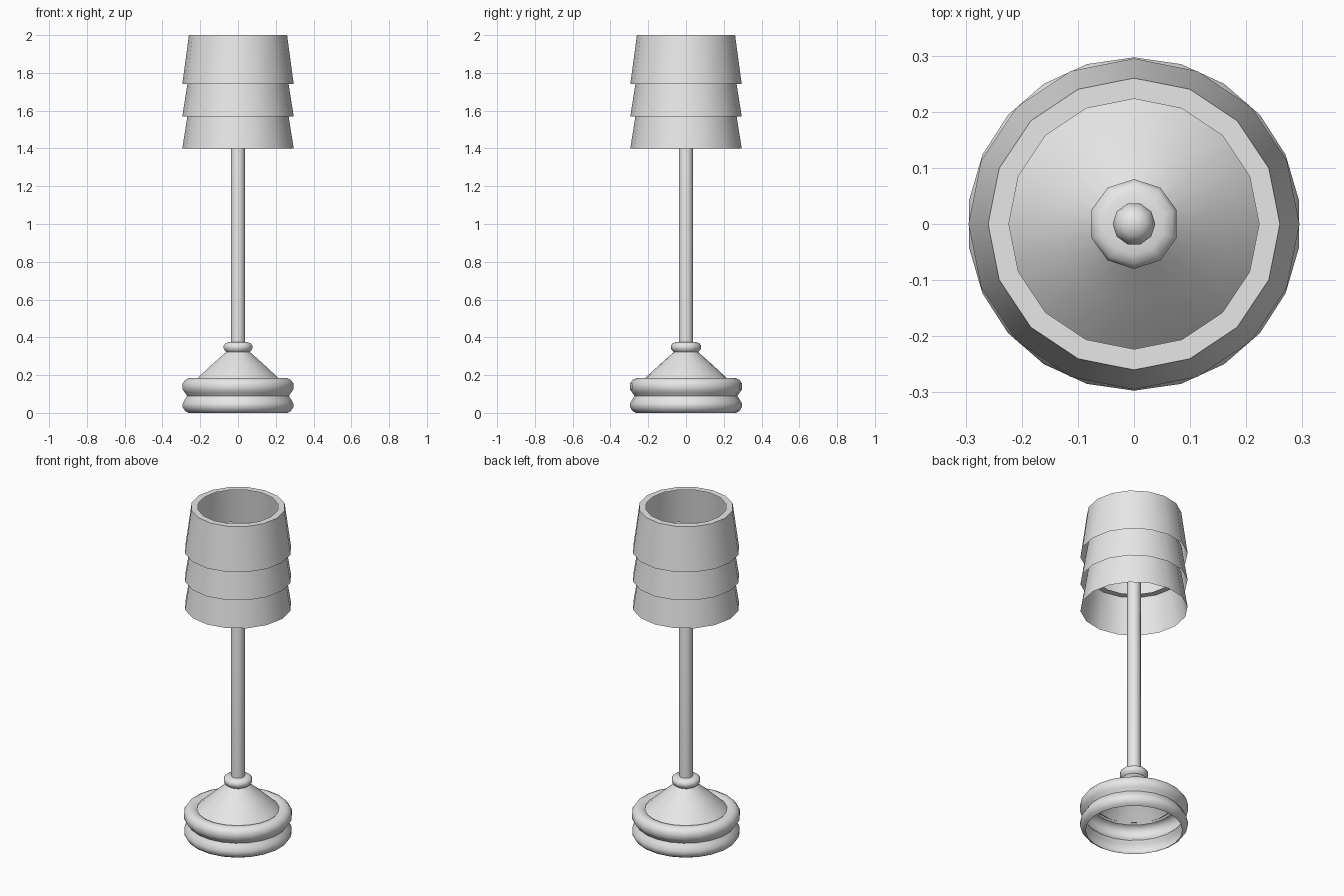
import bpy, bmesh
from math import cos, sin, pi, radians

cube = bpy.data.objects.get("Cube")
if cube:
    bpy.data.objects.remove(cube, do_unlink=True)

grey = bpy.data.materials.new("light_grey")
grey.use_nodes = True
grey.diffuse_color = (0.8, 0.8, 0.8, 1)
grey.node_tree.nodes["Principled BSDF"].inputs["Base Color"].default_value = (0.8, 0.8, 0.8, 1)


def lathe(name, profile, sides, start=pi / 2, angle=60):
    """Revolve an (r, z) profile, listed bottom to top, around the z axis."""
    bm = bmesh.new()
    rings = []
    for r, z in profile:
        if r == 0:
            rings.append([bm.verts.new((0, 0, z))] * sides)
        else:
            turns = [start + 2 * pi * i / sides for i in range(sides)]
            rings.append([bm.verts.new((r * cos(a), r * sin(a), z)) for a in turns])
    for low, high in zip(rings, rings[1:]):
        for i in range(sides):
            j = (i + 1) % sides
            corners = dict.fromkeys((low[i], low[j], high[j], high[i]))
            bm.faces.new(list(corners))
    mesh = bpy.data.meshes.new(name)
    bm.to_mesh(mesh)
    bm.free()
    mesh.materials.append(grey)
    obj = bpy.data.objects.new(name, mesh)
    bpy.context.collection.objects.link(obj)
    bpy.ops.object.select_all(action='DESELECT')
    obj.select_set(True)
    bpy.context.view_layer.objects.active = obj
    bpy.ops.object.shade_smooth_by_angle(angle=radians(angle))
    return obj


# Hollow foot: two rounded bands with a groove between them
lathe("base_rings", [(0.265, 0), (0.283, 0.01), (0.296, 0.03), (0.296, 0.05),
                     (0.285, 0.07), (0.272, 0.09), (0.285, 0.108), (0.297, 0.125),
                     (0.297, 0.155), (0.283, 0.175), (0.262, 0.185), (0.235, 0.18),
                     (0.215, 0.168)], 22)

# Cone rising from the foot to the collar
lathe("base_cone", [(0.235, 0.165), (0.218, 0.183), (0.14, 0.255), (0.055, 0.33)], 22)

# Small rounded collar around the pole
lathe("collar", [(0.055, 0.315), (0.074, 0.33), (0.08, 0.343), (0.08, 0.355),
                 (0.072, 0.368), (0.055, 0.374), (0.03, 0.375)], 10)

# Pole with a rounded tip
lathe("pole", [(0.038, 0.3), (0.038, 1.56), (0.034, 1.58),
               (0.022, 1.594), (0, 1.6)], 10, start=0)

# Three overlapping shade tiers, each an open flared band with a flat top rim
for name, bottom, top in (("upper", 1.74, 2.0), ("middle", 1.57, 1.79), ("lower", 1.4, 1.62)):
    lathe(name + "_shade", [(0.295, bottom), (0.26, top), (0.223, top)], 16)
